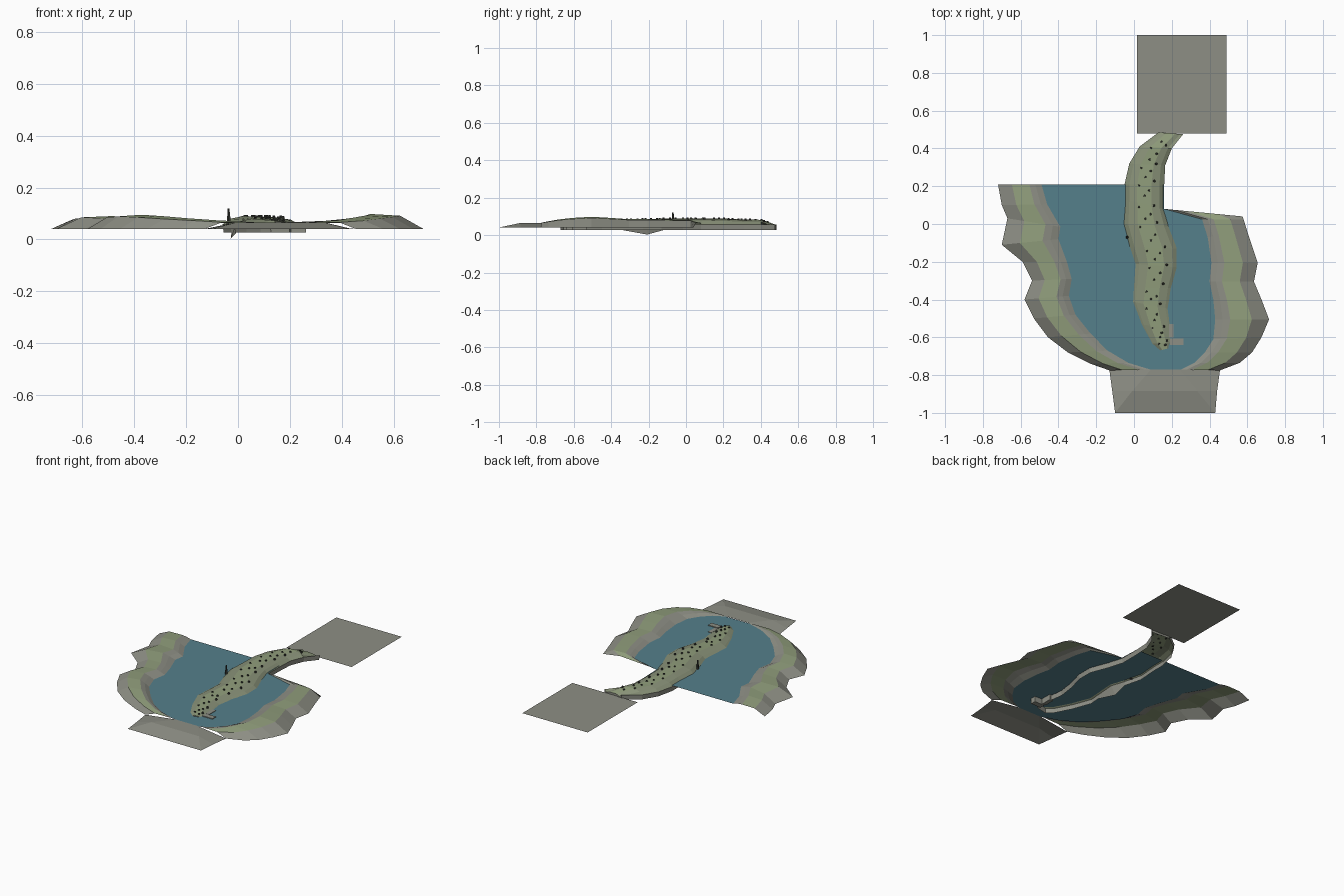
import bpy, bmesh, math, random

if "Cube" in bpy.data.objects:
    bpy.data.objects.remove(bpy.data.objects["Cube"])
random.seed(4)


def material(name, rgb):
    m = bpy.data.materials.new(name)
    m.diffuse_color = (*rgb, 1)
    m.use_nodes = True
    m.node_tree.nodes["Principled BSDF"].inputs["Base Color"].default_value = m.diffuse_color
    return m


ROCK = material("grey rock", (0.27, 0.275, 0.235))
GRASS = material("dull green", (0.28, 0.34, 0.20))
MOSS = material("grey green", (0.245, 0.28, 0.185))
WATER = material("lake blue", (0.09, 0.215, 0.26))
DARK = material("dark stone", (0.04, 0.042, 0.035))
MATS = [ROCK, GRASS, MOSS, WATER, DARK]
WATER_Z, BASE_Z = 0.063, 0.04


def finish(name, bm):
    me = bpy.data.meshes.new(name)
    bm.to_mesh(me)
    bm.free()
    for m in MATS:
        me.materials.append(m)
    ob = bpy.data.objects.new(name, me)
    bpy.context.collection.objects.link(ob)
    return ob


def loft(name, rows, bands, close_ends=False):
    """Skin rows of points; each band between points has its own material."""
    bm = bmesh.new()
    vs = [[bm.verts.new(p) for p in r] for r in rows]
    for a, b in zip(vs, vs[1:]):
        for j, mat in enumerate(bands):
            f = bm.faces.new((a[j], a[j + 1], b[j + 1], b[j]))
            f.material_index = mat
    if close_ends:
        bm.faces.new(vs[0])
        bm.faces.new(vs[-1])
    bmesh.ops.recalc_face_normals(bm, faces=bm.faces)
    if not close_ends and sum(f.normal.z for f in bm.faces) < 0:
        bmesh.ops.reverse_faces(bm, faces=bm.faces)
    return finish(name, bm)


def sheet(name, points, mat):
    bm = bmesh.new()
    f = bm.faces.new([bm.verts.new(p) for p in points])
    f.material_index = mat
    f.normal_update()
    if f.normal.z < 0:
        f.normal_flip()
    bmesh.ops.triangulate(bm, faces=[f])
    return finish(name, bm)


# Shores: outer x, outer y, inner x, inner y, crest height
left = [(-.72, .21, -.49, .21, .075), (-.70, .10, -.46, .105, .085), (-.67, .03, -.39, -.015, .083),
        (-.70, -.11, -.40, -.08, .09), (-.59, -.20, -.355, -.20, .085), (-.54, -.30, -.33, -.29, .085),
        (-.58, -.40, -.345, -.38, .09), (-.53, -.50, -.31, -.48, .095), (-.455, -.60, -.23, -.58, .09),
        (-.35, -.68, -.14, -.67, .082), (-.23, -.74, -.03, -.735, .074), (-.13, -.775, .085, -.77, .066)]
right = [(.575, .04, .16, .08, .066), (.58, .025, .36, .025, .08), (.60, -.04, .39, -.07, .082),
         (.655, -.205, .41, -.205, .085), (.635, -.305, .40, -.305, .085), (.675, -.40, .42, -.40, .092),
         (.715, -.505, .43, -.505, .098), (.675, -.60, .42, -.61, .092), (.625, -.68, .375, -.68, .084),
         (.56, -.735, .32, -.735, .074), (.455, -.775, .25, -.77, .066)]


def shore(name, stations):
    rows = []
    for ox, oy, ix, iy, top in stations:
        rows.append([(ox + (ix - ox) * t, oy + (iy - oy) * t, z) for t, z in
                     ((0, BASE_Z), (.32, top * .8 + .013), (.72, top), (.86, top * .5 + .034), (1, WATER_Z))])
    return loft(name, rows, [0, 1, 0, 0])


shore("left_shore", left)
shore("right_shore", right)

# Lake surface reaching the inner shore lines
sheet("lake", [(s[2], s[3], WATER_Z) for s in left] +
      [(s[2], s[3], WATER_Z) for s in reversed(right)] + [(.155, .21, WATER_Z)], 3)

# Front apron: level strip then a slope to the front edge
loft("front_apron", [
    [(-.13, -.775, BASE_Z), (-.115, -.885, BASE_Z), (-.10, -1, BASE_Z)],
    [(.09, -.77, .065), (-.01, -.885, .065), (-.10, -1, BASE_Z + .001)],
    [(.24, -.77, .065), (.335, -.885, .065), (.43, -1, BASE_Z + .001)],
    [(.455, -.775, BASE_Z), (.44, -.885, BASE_Z), (.43, -1, BASE_Z)]], [0, 0])

# Flat plate behind the headland
sheet("rear_plate", [(.015, .48, BASE_Z), (.49, .48, BASE_Z), (.49, 1, BASE_Z), (.015, 1, BASE_Z)], 0)

# Headland: left x, left y, right x, right y, top height
head = [(.13, .485, .26, .475, .055), (.03, .41, .20, .40, .082), (-.025, .32, .165, .31, .083),
        (-.05, .21, .16, .21, .088), (-.05, .13, .16, .08, .09), (-.06, 0, .19, -.015, .09),
        (-.03, -.12, .235, -.13, .088), (0, -.21, .235, -.23, .086), (-.01, -.34, .205, -.34, .082),
        (-.015, -.41, .19, -.45, .08), (.03, -.53, .205, -.555, .077), (.085, -.635, .21, -.625, .074),
        (.125, -.672, .20, -.655, .07)]


def across(s, t, z):
    return (s[0] + (s[2] - s[0]) * t, s[1] + (s[3] - s[1]) * t, z)


rows = []
for s in head:
    low = .003 if s[1] == -.21 else .027
    rows.append([across(s, -.12 if low < .02 else .02, low), across(s, 0, .058), across(s, .12, s[4] - .01),
                 across(s, .32, s[4]), across(s, .68, s[4] - .003), across(s, .88, s[4] - .012),
                 across(s, 1, .058), across(s, .98, .027)])
loft("headland", rows, [0, 2, 2, 1, 2, 2, 0])


def end_wall(name, row):
    sheet(name, row, 0)


end_wall("headland_front", rows[-1])
end_wall("headland_rear", rows[0])


def post(bm, x, y, z, r1, r2, h):
    ret = bmesh.ops.create_cone(bm, cap_ends=True, segments=6, radius1=r1, radius2=r2, depth=h)
    bmesh.ops.translate(bm, verts=ret["verts"], vec=(x, y, z + h / 2))


# Small dark stones in rows along the top
bm = bmesh.new()
for i in range(len(head) - 1):
    a, b = head[i], head[i + 1]
    for k, t in enumerate((.36, .62, .5, .74)):
        u = (k + .5) / 4 + random.uniform(-.1, .1)
        p, q = across(a, t, a[4]), across(b, t, b[4])
        x, y, z = (p[n] + (q[n] - p[n]) * u for n in range(3))
        if .45 > y > -.65:
            post(bm, x, y, z - .006, .007, .005, .011)
for f in bm.faces:
    f.material_index = 4
finish("stones", bm)

# Tall marker on the left bank
bm = bmesh.new()
post(bm, -.036, -.07, .055, .009, .007, .035)
post(bm, -.036, -.07, .09, .006, .004, .03)
for f in bm.faces:
    f.material_index = 4
finish("marker_pillar", bm)

# Landing and ledge at the front right of the headland
for name, x0, x1, y0, y1, z in (("landing", .19, .262, -.64, -.605, .068),
                                ("ledge", .185, .21, -.60, -.53, .066)):
    bm = bmesh.new()
    ret = bmesh.ops.create_cube(bm, size=1)
    for v in ret["verts"]:
        v.co = ((x0 + x1) / 2 + v.co.x * (x1 - x0), (y0 + y1) / 2 + v.co.y * (y1 - y0),
                z if v.co.z > 0 else .027)
    finish(name, bm)
